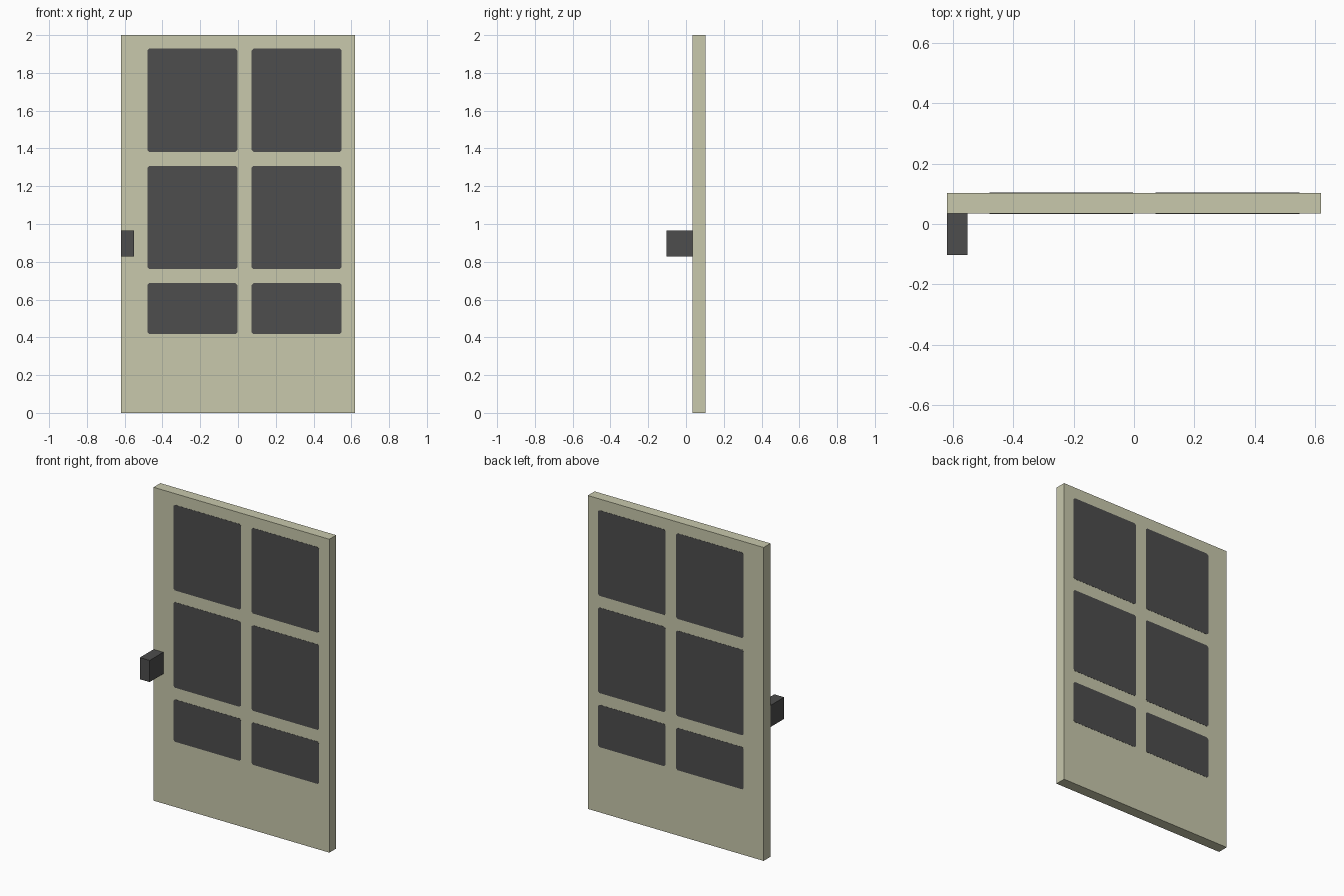
import bpy, bmesh

if "Cube" in bpy.data.objects:
    bpy.data.objects.remove(bpy.data.objects["Cube"])

U = 2 / 29  # door module: the door is 18 x 29 units


def material(name, rgb):
    m = bpy.data.materials.new(name)
    m.diffuse_color = (*rgb, 1)
    m.use_nodes = True
    m.node_tree.nodes["Principled BSDF"].inputs["Base Color"].default_value = m.diffuse_color
    return m


cream = material("pale_cream", (0.578, 0.578, 0.413))
dark = material("dark_grey", (0.074, 0.074, 0.074))


def finish(name, bm, mat):
    bmesh.ops.recalc_face_normals(bm, faces=bm.faces)
    mesh = bpy.data.meshes.new(name)
    bm.to_mesh(mesh)
    bm.free()
    mesh.materials.append(mat)
    ob = bpy.data.objects.new(name, mesh)
    bpy.context.collection.objects.link(ob)
    return ob


def prism(name, outline, y0, y1, mat):
    """Extrude an x/z outline from y0 to y1."""
    bm = bmesh.new()
    face = bm.faces.new([bm.verts.new((x, y0, z)) for x, z in outline])
    ext = bmesh.ops.extrude_face_region(bm, geom=[face])
    verts = [v for v in ext["geom"] if isinstance(v, bmesh.types.BMVert)]
    bmesh.ops.translate(bm, verts=verts, vec=(0, y1 - y0, 0))
    return finish(name, bm, mat)


def rect(x0, x1, z0, z1, c=0):
    """Rectangle outline, with corners clipped by c."""
    if not c:
        return [(x0, z0), (x1, z0), (x1, z1), (x0, z1)]
    return [(x0 + c, z0), (x1 - c, z0), (x1, z0 + c), (x1, z1 - c),
            (x1 - c, z1), (x0 + c, z1), (x0, z1 - c), (x0, z0 + c)]


# Door slab
front, back = 0.5 * U, 1.5 * U
prism("door_slab", rect(-9 * U, 9 * U, 0, 29 * U), front, back, cream)

# Handle block on the front
prism("handle", rect(-9 * U, -8 * U, 12 * U, 14 * U), -1.5 * U, front, dark)

# Painted window panes, as thin plates on both faces
gap = 0.003
for side, y in (("front", front), ("back", back)):
    for col, (x0, x1) in enumerate(((-7, 0), (1, 8))):
        for row, (z0, z1) in enumerate(((6, 10), (11, 19), (20, 28))):
            prism(f"window_pane_{side}_{row}_{col}",
                  rect(x0 * U + gap, x1 * U - gap, z0 * U + gap, z1 * U - gap, 0.01),
                  y - 0.001, y + 0.001, dark)
